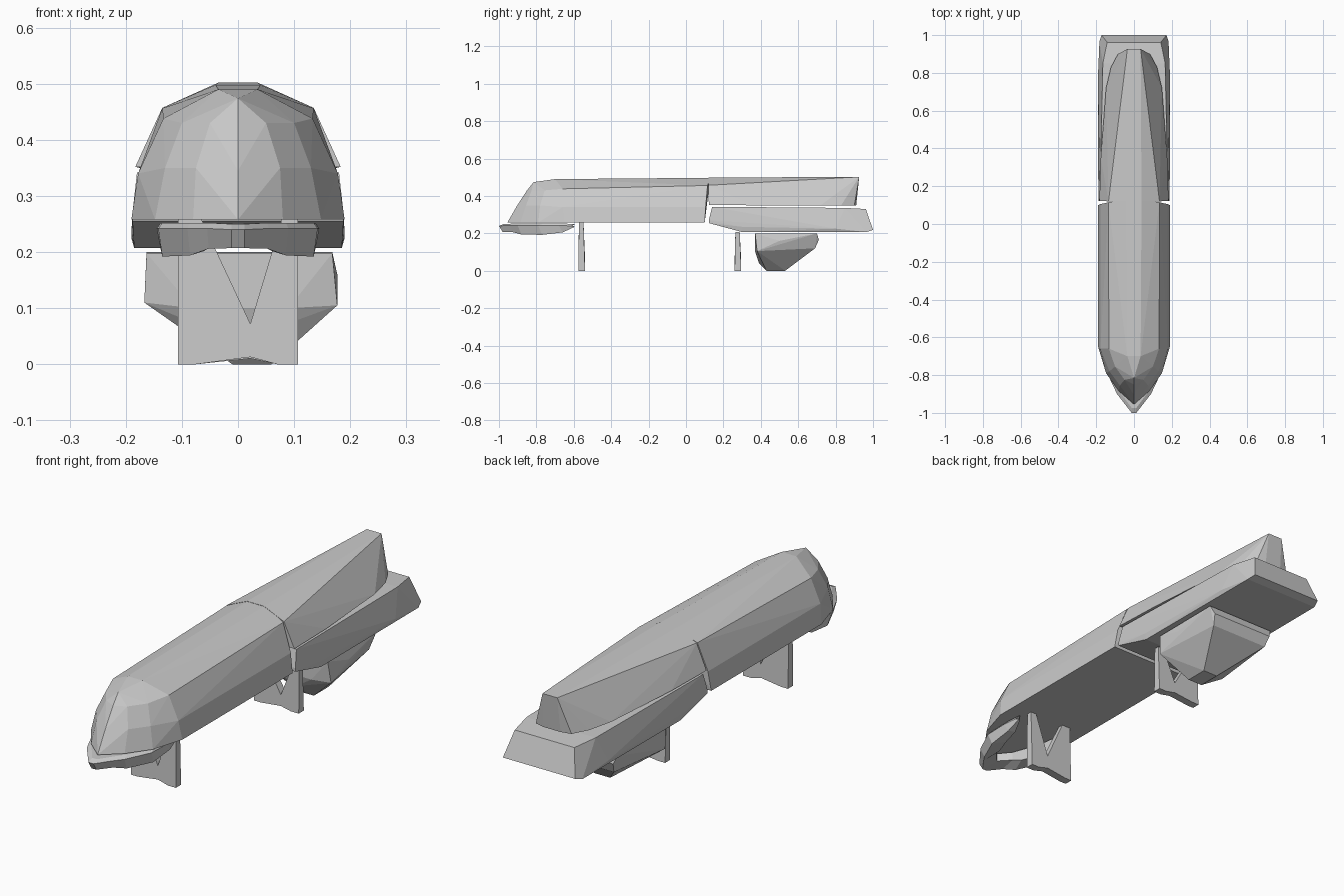
import bpy, bmesh

if "Cube" in bpy.data.objects:
    bpy.data.objects.remove(bpy.data.objects["Cube"])


def finish(name, bm):
    bmesh.ops.recalc_face_normals(bm, faces=bm.faces[:])
    me = bpy.data.meshes.new(name)
    bm.to_mesh(me)
    bm.free()
    ob = bpy.data.objects.new(name, me)
    bpy.context.collection.objects.link(ob)
    return ob


def faceted_shell(name, points, mirror=True):
    """Closed faceted body wrapped around key points, mirrored across x."""
    bm = bmesh.new()
    pts = set(points)
    if mirror:
        pts |= {(-x, y, z) for x, y, z in points}
    for p in sorted(pts):
        bm.verts.new(p)
    res = bmesh.ops.convex_hull(bm, input=bm.verts[:])
    loose = [v for v in bm.verts if not v.link_faces]
    bmesh.ops.delete(bm, geom=loose, context='VERTS')
    bmesh.ops.dissolve_limit(bm, angle_limit=0.02, verts=bm.verts[:], edges=bm.edges[:])
    return finish(name, bm)


def plate(name, outline, y0, y1, top):
    """Upright plate: an x-z outline pushed along y, slightly tapered to the top."""
    bm = bmesh.new()
    f = [bm.verts.new((x, y0 - 0.004 * (t < 0.5) + 0.004, t * top)) for x, t in outline]
    b = [bm.verts.new((x, y1 - 0.008 * (t > 0.5), t * top)) for x, t in outline]
    n = len(f)
    bm.faces.new(f)
    bm.faces.new(b[::-1])
    for i in range(n):
        bm.faces.new((f[i], f[(i + 1) % n], b[(i + 1) % n], b[i]))
    return finish(name, bm)


# front hull with pointed nose
faceted_shell("front_hull", [
    (.19, .10, .258), (.19, -.65, .258), (.148, -.79, .258), (.08, -.885, .258), (0, -.955, .258),
    (.178, .105, .34), (.178, -.66, .34), (.13, -.78, .35), (.075, -.855, .35), (0, -.905, .345),
    (.135, .115, .456), (.133, -.66, .438), (.10, -.755, .43), (.05, -.825, .43), (0, -.85, .43),
    (.04, .13, .497), (.035, -.70, .49), (0, -.815, .474)])

# rear upper hull narrowing to the tail
faceted_shell("rear_upper_hull", [
    (.183, .122, .352), (.176, .35, .35), (.148, .72, .35), (.122, .83, .35),
    (.085, .90, .35), (.04, .91, .35),
    (.135, .12, .457), (.04, .12, .498), (.035, .926, .502)])

# rear lower deck
faceted_shell("rear_lower_deck", [
    (.188, .122, .27), (.188, .122, .255), (.185, .30, .207), (.183, .965, .207),
    (.190, .30, .235), (.190, .80, .225), (.172, 1.0, .218),
    (.180, .14, .342), (.172, .50, .34), (.165, .85, .336), (.142, .962, .33)])

# jaw under the nose, a hollow pointed rail swept along both sides
# each station: outer x, outer y, inner x, inner y, bottom z, top z
stations = [(.012, -1.0, 0, -.90, .207, .25), (.055, -.945, .045, -.85, .206, .252),
            (.09, -.90, .06, -.81, .194, .252), (.142, -.79, .09, -.73, .192, .252),
            (.145, -.68, .10, -.66, .205, .252), (.14, -.615, .11, -.62, .235, .25)]
bm = bmesh.new()
rings = []
for s, rows in ((-1, stations[::-1]), (1, stations)):
    for xo, yo, xi, yi, zb, zt in rows:
        rings.append([bm.verts.new(c) for c in (
            (s * xo, yo, zt - .01), (s * xo * .95, yo + .02, zb),
            (s * xi, yi, zb + .008), (s * xi, yi, zt), (s * xo * .95, yo + .025, zt))])
for a, b in zip(rings, rings[1:]):
    for i in range(5):
        bm.faces.new((a[i], a[(i + 1) % 5], b[(i + 1) % 5], b[i]))
bm.faces.new(rings[0])
bm.faces.new(rings[-1][::-1])
bmesh.ops.remove_doubles(bm, verts=bm.verts[:], dist=1e-4)
finish("nose_jaw", bm)

# support legs with a V notch cut from the top
leg = [(-.107, 0), (-.075, 0), (.022, .05), (.07, 0), (.107, 0),
       (.107, 1), (.078, 1), (.022, .28), (-.065, 1), (-.107, 1)]
plate("front_leg", leg, -.576, -.54, .258)
plate("rear_leg", leg, .26, .295, .207)

# belly tank, slightly lopsided
faceted_shell("belly_tank", [
    (-.163, .37, .198), (.168, .37, .198), (-.163, .70, .20), (.168, .70, .20),
    (-.167, .38, .11), (.177, .38, .105), (.177, .50, .16),
    (-.15, .71, .165), (.15, .71, .165), (-.14, .69, .12), (.14, .69, .12),
    (-.08, .37, .10), (.09, .37, .10), (0, .39, .04),
    (-.01, .43, 0), (.06, .43, 0), (-.01, .53, 0), (.06, .53, 0)], mirror=False)
